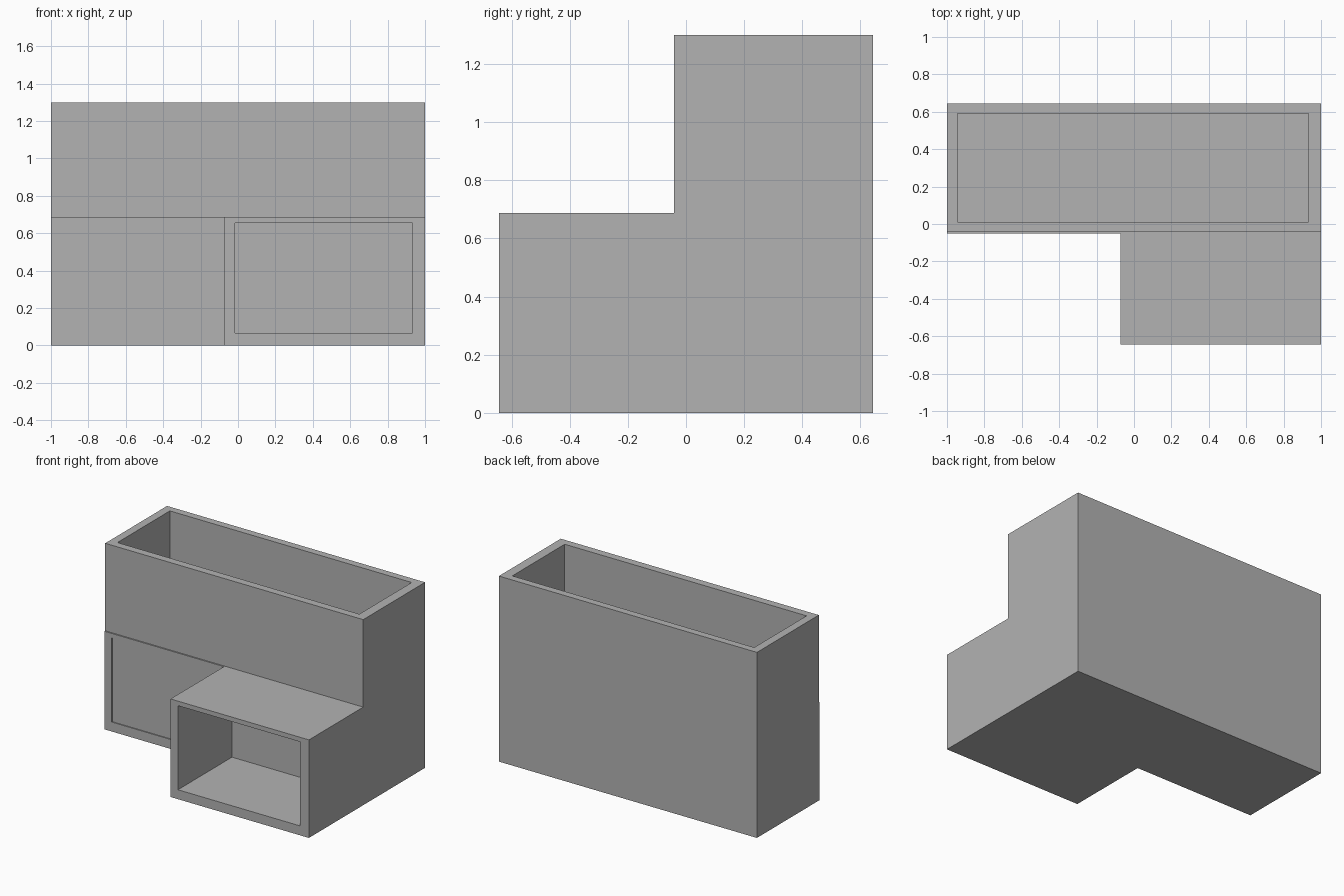
import bpy
import bmesh
from mathutils import Vector

default_cube = bpy.data.objects.get("Cube")
if default_cube:
    bpy.data.objects.remove(default_cube, do_unlink=True)

# Single grey finish
grey = bpy.data.materials.new("plain_grey")
grey.use_nodes = True
colour = (0.45, 0.45, 0.45, 1)
grey.diffuse_color = colour
grey.node_tree.nodes["Principled BSDF"].inputs["Base Color"].default_value = colour


def open_box(name, low, high, opening, cavity_low, cavity_high, depth):
    """Box with a rectangular cavity sunk into the face that looks along opening."""
    low, high, opening = Vector(low), Vector(high), Vector(opening)
    bm = bmesh.new()
    bmesh.ops.create_cube(bm, size=1)
    for v in bm.verts:
        v.co = Vector(high[i] if v.co[i] > 0 else low[i] for i in range(3))
    bm.normal_update()
    face = max(bm.faces, key=lambda f: f.normal.dot(opening))

    # Rim: inset the face, then fit it to the cavity outline
    bmesh.ops.inset_region(bm, faces=[face], thickness=0.01)
    middle = (low + high) / 2
    axes = [i for i in range(3) if opening[i] == 0]
    for v in face.verts:
        for axis, a, b in zip(axes, cavity_low, cavity_high):
            v.co[axis] = a if v.co[axis] < middle[axis] else b

    # Cavity walls and floor
    floor = bmesh.ops.extrude_discrete_faces(bm, faces=[face])["faces"][0]
    bmesh.ops.translate(bm, verts=floor.verts, vec=-opening * depth)
    bmesh.ops.recalc_face_normals(bm, faces=bm.faces)

    mesh = bpy.data.meshes.new(name)
    bm.to_mesh(mesh)
    bm.free()
    mesh.materials.append(grey)
    obj = bpy.data.objects.new(name, mesh)
    bpy.context.collection.objects.link(obj)
    return obj


UP, FRONT = (0, 0, 1), (0, -1, 0)
step_y = -0.042     # front of the tall body
ledge_z = 0.687     # top of the low front parts

# Tall rear body, open at the top
open_box("tall_body", (-1, step_y, 0), (1, 0.643, 1.3), UP,
         (-0.943, 0.012), (0.932, 0.592), 0.61)

# Low compartment projecting forward, open at the front
open_box("front_compartment", (-0.073, -0.643, 0), (1, step_y, ledge_z), FRONT,
         (-0.015, 0.066), (0.932, 0.655), 0.598)

# Thin raised frame with a shallow recess; its end is buried in the compartment wall
open_box("side_frame", (-1, -0.051, 0), (-0.04, step_y, ledge_z), FRONT,
         (-0.943, 0.066), (-0.06, 0.655), 0.007)
